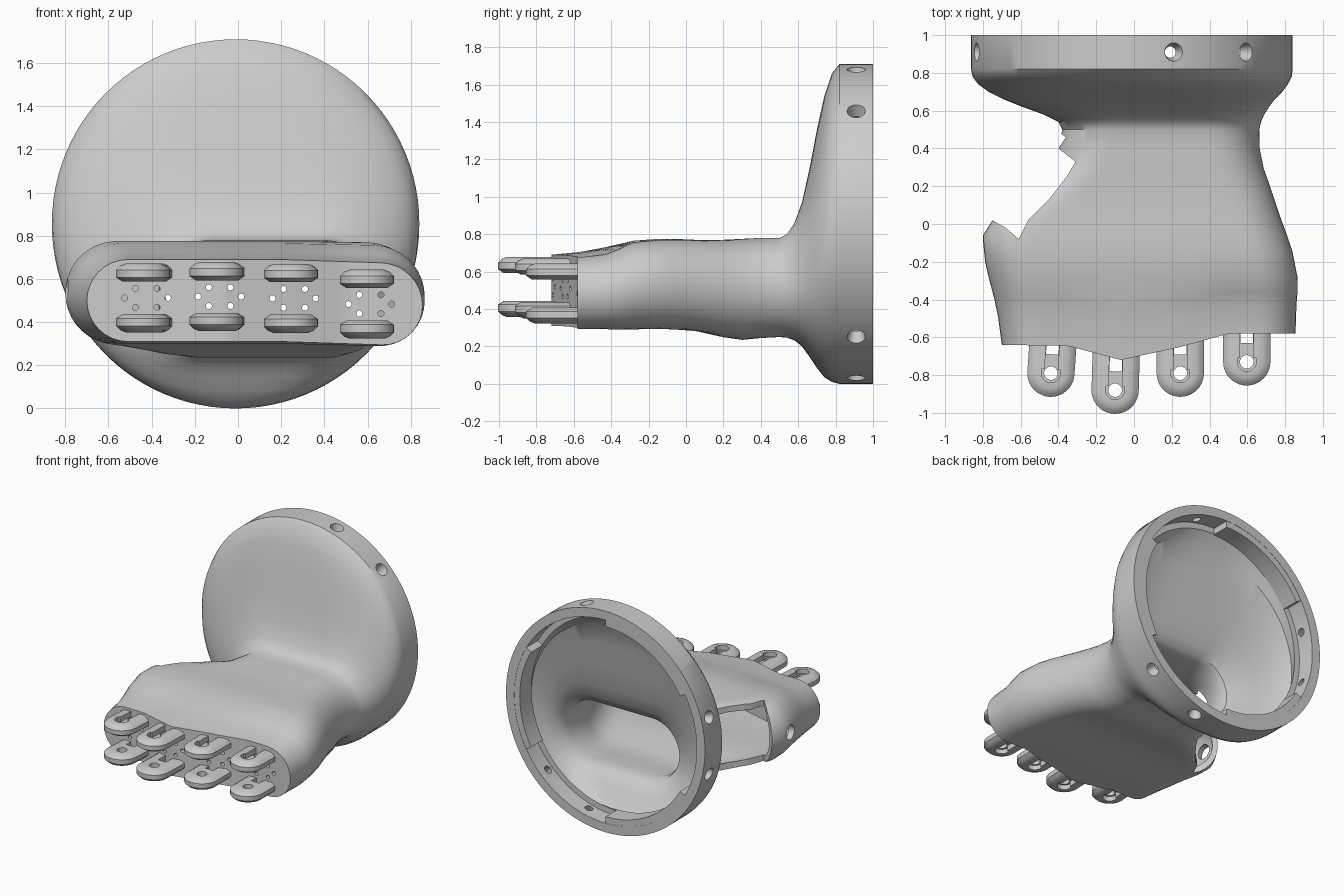
import bpy, bmesh, math
from mathutils import Vector, Matrix

if "Cube" in bpy.data.objects:
    bpy.data.objects.remove(bpy.data.objects["Cube"])

grey = bpy.data.materials.new("matte grey")
grey.use_nodes = True
COLOUR = (0.6, 0.6, 0.6, 1)
grey.diffuse_color = COLOUR
grey.node_tree.nodes["Principled BSDF"].inputs["Base Color"].default_value = COLOUR
N = 96


def make(name, bm):
    bmesh.ops.recalc_face_normals(bm, faces=bm.faces[:])
    mesh = bpy.data.meshes.new(name)
    bm.to_mesh(mesh)
    bm.free()
    ob = bpy.data.objects.new(name, mesh)
    mesh.materials.append(grey)
    bpy.context.collection.objects.link(ob)
    return ob


def activate(ob):
    bpy.ops.object.select_all(action='DESELECT')
    ob.select_set(True)
    bpy.context.view_layer.objects.active = ob


def carve(ob, bm):
    """Subtract the solids in bm from ob, then drop the cutter."""
    cutter = make("cutter", bm)
    cutter.hide_render = True
    mod = ob.modifiers.new("carve", 'BOOLEAN')
    mod.operation, mod.solver, mod.object = 'DIFFERENCE', 'EXACT', cutter
    activate(ob)
    bpy.ops.object.modifier_apply(modifier=mod.name)
    bpy.data.objects.remove(cutter)


def smooth(ob):
    activate(ob)
    bpy.ops.object.shade_smooth_by_angle(angle=math.radians(35))


def loft(bm, rings):
    """Skin a stack of closed rings; returns the vertex rings."""
    vs = [[bm.verts.new(p) for p in ring] for ring in rings]
    for a, b in zip(vs, vs[1:]):
        for i in range(len(a)):
            j = (i + 1) % len(a)
            bm.faces.new((a[i], a[j], b[j], b[i]))
    return vs


def prism(bm, outline, z0, z1):
    a, b = loft(bm, [[(x, y, z) for x, y in outline] for z in (z0, z1)])
    bm.faces.new(a)
    bm.faces.new(b)


def rod(bm, start, end, r1, r2):
    d = Vector(end) - Vector(start)
    m = Matrix.Translation((Vector(start) + Vector(end)) / 2) @ d.to_track_quat('Z', 'Y').to_matrix().to_4x4()
    bmesh.ops.create_cone(bm, cap_ends=True, segments=20, radius1=r1, radius2=r2, depth=d.length, matrix=m)


def lerp_table(table, x):
    for (x0, y0), (x1, y1) in zip(table, table[1:]):
        if x <= x1:
            return y0 + (y1 - y0) * max(0, (x - x0) / (x1 - x0))
    return table[-1][1]


FRONT_EDGE = [(-.7, -.64), (-.35, -.645), (-.07, -.72), (.25, -.65), (.5, -.58), (.9, -.58)]


def section(y, x0, x1, z0, z1, follow=None):
    """Evenly sampled stadium section; near the front it follows the knuckle edge."""
    cx, cz, rx, rz = (x0 + x1) / 2, (z0 + z1) / 2, (x1 - x0) / 2, (z1 - z0) / 2
    r = min(rx, rz)
    sx, sz = rx - r, rz - r
    q = math.pi * r / 2
    total = q + sx + sz
    pts = []
    for i in range(N):
        k, f = divmod(i, N // 4)
        s = f / (N // 4) * total
        if k % 2:
            s = total - s
        if s < sz:
            px, pz = rx, s
        elif s < sz + q:
            a = (s - sz) / r
            px, pz = sx + r * math.cos(a), sz + r * math.sin(a)
        else:
            px, pz = total - s, rz
        px *= -1 if k in (1, 2) else 1
        pz *= -1 if k in (2, 3) else 1
        x, z = cx + px, cz + pz
        w = min(1, max(0, (-.3 - y) / .2))
        tilt = min(1, max(0, .3 - y)) * .035 * max(0, x - .2)
        pts.append((x, y + w * (lerp_table(FRONT_EDGE, x) + .65), z - tilt))
    return pts


# y, then left/right and low/high limits, from the knuckles back to the cuff
BODY = [
    (-.65, -.70, .855, .31, .69), (-.5, -.72, .86, .305, .705), (-.4, -.74, .865, .30, .73),
    (-.28, -.77, .865, .30, .765), (-.15, -.80, .84, .30, .775), (-.06, -.80, .81, .295, .775),
    (.05, -.73, .77, .285, .77), (.2, -.56, .72, .25, .77), (.3, -.44, .685, .235, .775),
    (.4, -.40, .665, .245, .78), (.5, -.38, .663, .25, .78), (.54, -.40, .672, .247, .80),
    (.58, -.48, .69, .232, .86), (.62, -.59, .715, .20, .97), (.66, -.69, .745, .145, 1.15),
    (.70, -.77, .785, .085, 1.36), (.74, -.825, .815, .035, 1.54), (.78, -.855, .835, .01, 1.66),
    (.82, -.862, .84, 0, 1.71), (1, -.862, .84, 0, 1.71)]


def inset(row, t, dy=0):
    y, x0, x1, z0, z1 = row
    return (y + dy, x0 + t, x1 - t, z0 + t, z1 - t)


# Hollow palm flaring into the round cuff
rim = BODY[-1]
rows = BODY + [inset(rim, .07), inset(rim, .07, -.14), inset(rim, .115, -.14)]
for row in reversed(BODY[:-3]):
    dy = .05 * min(1, max(0, (row[0] - .3) / .25))
    if row[0] > -.45:
        rows.append(inset(row, .045, dy))
rows.append(inset(BODY[1], .05, -.03))
bm = bmesh.new()
vs = loft(bm, [section(*r) for r in rows])
for ring in (vs[0], vs[-1]):
    for i in range(N // 2):
        quad = (ring[i], ring[i + 1], ring[N - i - 1], ring[(N - i) % N])
        bm.faces.new(list(dict.fromkeys(quad)))
palm = make("palm_and_cuff", bm)

# Thumb opening, thumb pivot hole, tendon holes and cuff screw holes
FINGERS = [(-.44, -.79, .512, -.07), (-.10, -.88, .518, -.03), (.245, -.79, .51, 0), (.597, -.73, .483, 0)]
cut = bmesh.new()
prism(cut, [(-.42, .5), (-.36, .46), (-.40, .40), (-.31, .33), (-.35, .26), (-.45, .13), (-.56, .02),
            (-.61, -.08), (-.68, -.02), (-.75, .02), (-1, .04), (-1, .5)], .1, 1)
rod(cut, (-1, -.19, .545), (-.6, -.1, .545), .055, .055)
for x, y, z, turn in FINGERS:
    for k in range(6):
        a = k * math.pi / 3
        hx, hz = x + .015 + .1 * math.cos(a), z + .05 * math.sin(a)
        rod(cut, (hx, -.9, hz), (hx, -.35, hz), .014, .014)
for centre in (30, 150, 270):
    for off in (-15, 15):
        a = math.radians(centre + off)
        d = Vector((math.sin(a), 0, math.cos(a)))
        o = Vector((-.011, .91, .855))
        rod(cut, o + d * .88, o + d * .74, .056, .018)
carve(palm, cut)
smooth(palm)

# Retaining tabs inside the cuff
for n, centre in enumerate((90, 210, 330)):
    bm = bmesh.new()
    rings = []
    for k in range(17):
        a = math.radians(centre - 30 + k * 60 / 16)
        rings.append([(-.011 + r * math.sin(a), y, .855 + r * math.cos(a))
                      for r, y in ((.735, .855), (.735, .998), (.80, .998), (.80, .855))])
    ends = loft(bm, rings)
    bm.faces.new(ends[0])
    bm.faces.new(ends[-1])
    smooth(make(f"cuff_tab_{n + 1}", bm))


def tongue(r, length):
    arc = [math.pi + math.pi * k / 20 for k in range(21)]
    return [(r * math.cos(a), r * math.sin(a)) for a in arc] + [(r, length), (-r, length)]


# Knuckle yokes: an upper and a lower prong for each finger
for n, (x, y, z, turn) in enumerate(FINGERS):
    for side, label in ((1, "upper"), (-1, "lower")):
        bm = bmesh.new()
        levels = [(.075, .095), (.095, .125), (.13, .125), (.15, .105), (.16, .08)]
        ends = loft(bm, [[(px, py, side * h) for px, py in tongue(r, .2)] for h, r in levels])
        bm.faces.new(ends[0])
        bm.faces.new(ends[-1])
        prong = make(f"{label}_prong_{n + 1}", bm)
        # pin hole, outer groove and slot by the palm
        cut = bmesh.new()
        rod(cut, (0, 0, 0), (0, 0, side * .3), .036, .036)
        carve(prong, cut)
        cut = bmesh.new()
        prism(cut, tongue(.05, .02), side * .125, side * .3)
        carve(prong, cut)
        cut = bmesh.new()
        prism(cut, [(-.035, .015), (.035, .015), (.035, .3), (-.035, .3)], side * .12, side * .3)
        prism(cut, [(-.034, .09), (.034, .09), (.034, .3), (-.034, .3)], 0, side * .119)
        carve(prong, cut)
        cut = bmesh.new()
        prism(cut, [(-.033, .1), (.033, .1), (.033, .29), (-.033, .29)], side * .05, side * .2)
        carve(prong, cut)
        smooth(prong)
        prong.location = (x, y, z)
        prong.rotation_euler.z = turn
